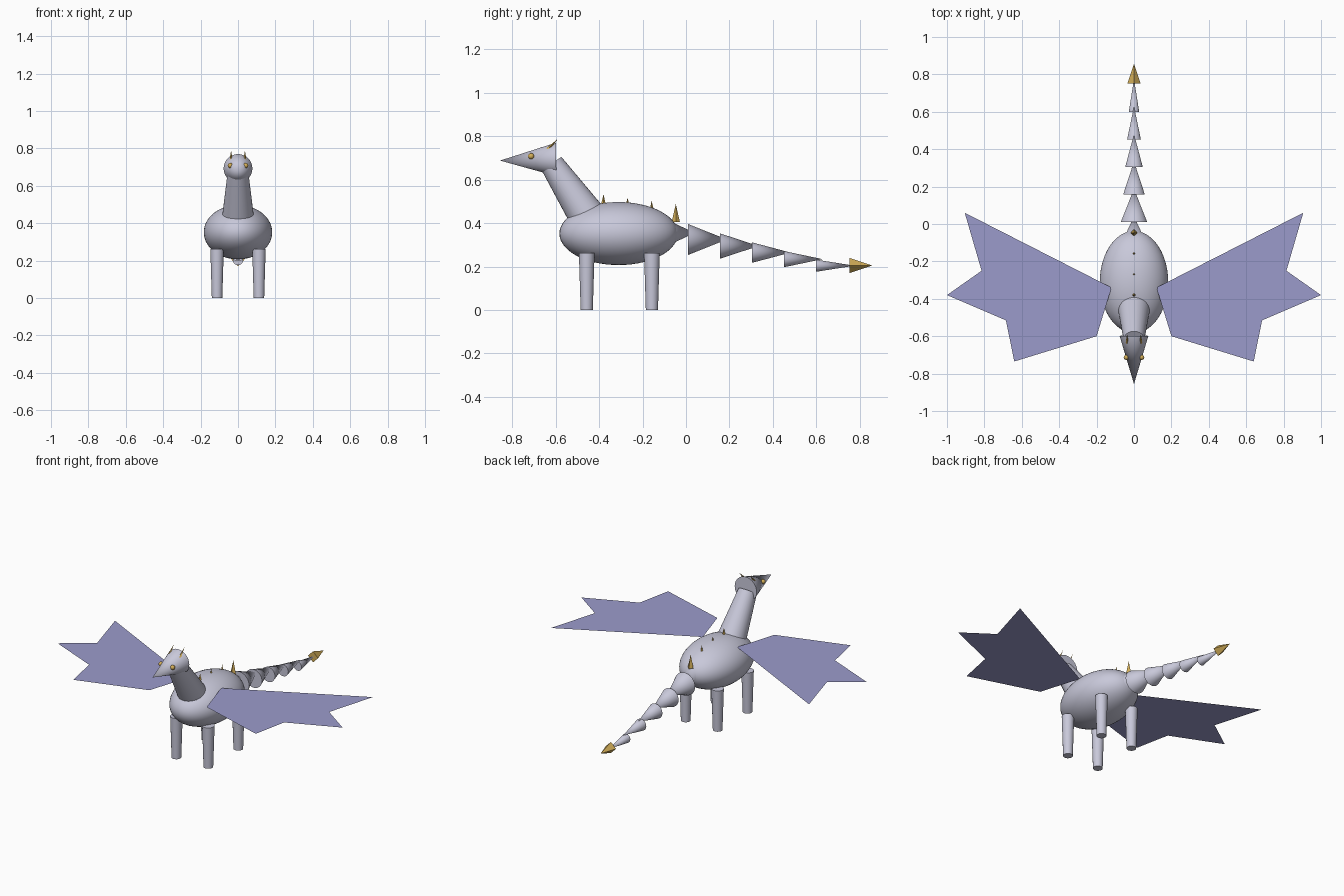
import bpy, bmesh, math
from mathutils import Vector, Matrix

if "Cube" in bpy.data.objects:
    bpy.data.objects.remove(bpy.data.objects["Cube"])


def material(name, rgb):
    m = bpy.data.materials.new(name)
    m.diffuse_color = (*rgb, 1.0)
    m.use_nodes = True
    m.node_tree.nodes["Principled BSDF"].inputs["Base Color"].default_value = m.diffuse_color
    return m


SILVER = material("silver_lilac", (0.58, 0.58, 0.70))
WING = material("wing_violet", (0.33, 0.33, 0.60))
GOLD = material("gold", (0.66, 0.43, 0.10))


def finish(name, bm, mat, smooth=True):
    mesh = bpy.data.meshes.new(name)
    bm.to_mesh(mesh)
    bm.free()
    mesh.materials.append(mat)
    ob = bpy.data.objects.new(name, mesh)
    bpy.context.collection.objects.link(ob)
    if smooth:
        bpy.ops.object.select_all(action='DESELECT')
        ob.select_set(True)
        bpy.context.view_layer.objects.active = ob
        bpy.ops.object.shade_smooth_by_angle(angle=math.radians(35))
    return ob


def cone(name, a, b, r1, r2, mat, sides=32):
    """Tapered round part from point a (radius r1) to point b (radius r2)."""
    a, b = Vector(a), Vector(b)
    d = b - a
    bm = bmesh.new()
    bmesh.ops.create_cone(bm, cap_ends=True, segments=sides, radius1=r1,
                          radius2=r2, depth=d.length,
                          matrix=Matrix.Translation((a + b) / 2)
                          @ d.to_track_quat('Z', 'Y').to_matrix().to_4x4())
    return finish(name, bm, mat, sides > 8)


def ball(name, center, radii, mat, u=32, v=20):
    bm = bmesh.new()
    bmesh.ops.create_uvsphere(bm, u_segments=u, v_segments=v, radius=1,
                              matrix=Matrix.Translation(center)
                              @ Matrix.Diagonal((*radii, 1)))
    return finish(name, bm, mat)


# Body, neck and head
ball("body", (0, -0.31, 0.352), (0.183, 0.273, 0.145), SILVER, 48, 28)
cone("neck", (0, -0.43, 0.395), (0, -0.619, 0.674), 0.09, 0.055, SILVER)
cone("head", (0, -0.598, 0.693), (0, -0.856, 0.688), 0.077, 0, SILVER)

# Paired parts: eyes, horns, legs, wings
wing_outline = [(0.12, -0.34), (0.20, -0.60), (0.64, -0.735), (0.685, -0.515),
                (1.0, -0.38), (0.815, -0.25), (0.905, 0.06)]
for side, s in (("right", 1), ("left", -1)):
    ball(f"{side}_eye", (0.041 * s, -0.713, 0.708), (0.014,) * 3, GOLD, 16, 10)
    cone(f"{side}_horn", (0.037 * s, -0.67, 0.705), (0.037 * s, -0.588, 0.79),
         0.013, 0, GOLD, 4)
    for place, y in (("front", -0.457), ("back", -0.157)):
        cone(f"{side}_{place}_leg", (0.112 * s, y, 0), (0.112 * s, y, 0.262),
             0.028, 0.036, SILVER, 24)
    bm = bmesh.new()
    face = bm.faces.new([bm.verts.new((x * s, y, 0.456)) for x, y in wing_outline])
    face.normal_update()
    if face.normal.z < 0:
        face.normal_flip()
    finish(f"{side}_wing", bm, WING, False)

# Spikes along the back
for i in range(4):
    y, z = -0.38 + 0.111 * i, 0.45 - 0.015 * i
    cone(f"back_spike_{i + 1}", (0, y, z), (0, y, z + 0.083), 0.019, 0, GOLD, 4)

# Tail of shrinking cones with a gold tip
for i, r in enumerate((0.083, 0.071, 0.058, 0.047, 0.037, 0.028)):
    y, z = -0.137 + 0.147 * i, 0.355 - 0.0302 * i
    cone(f"tail_segment_{i + 1}", (0, y, z), (0, y + 0.178, z), r, 0, SILVER)
cone("tail_tip", (0, 0.752, 0.205), (0, 0.857, 0.205), 0.035, 0, GOLD, 4)
